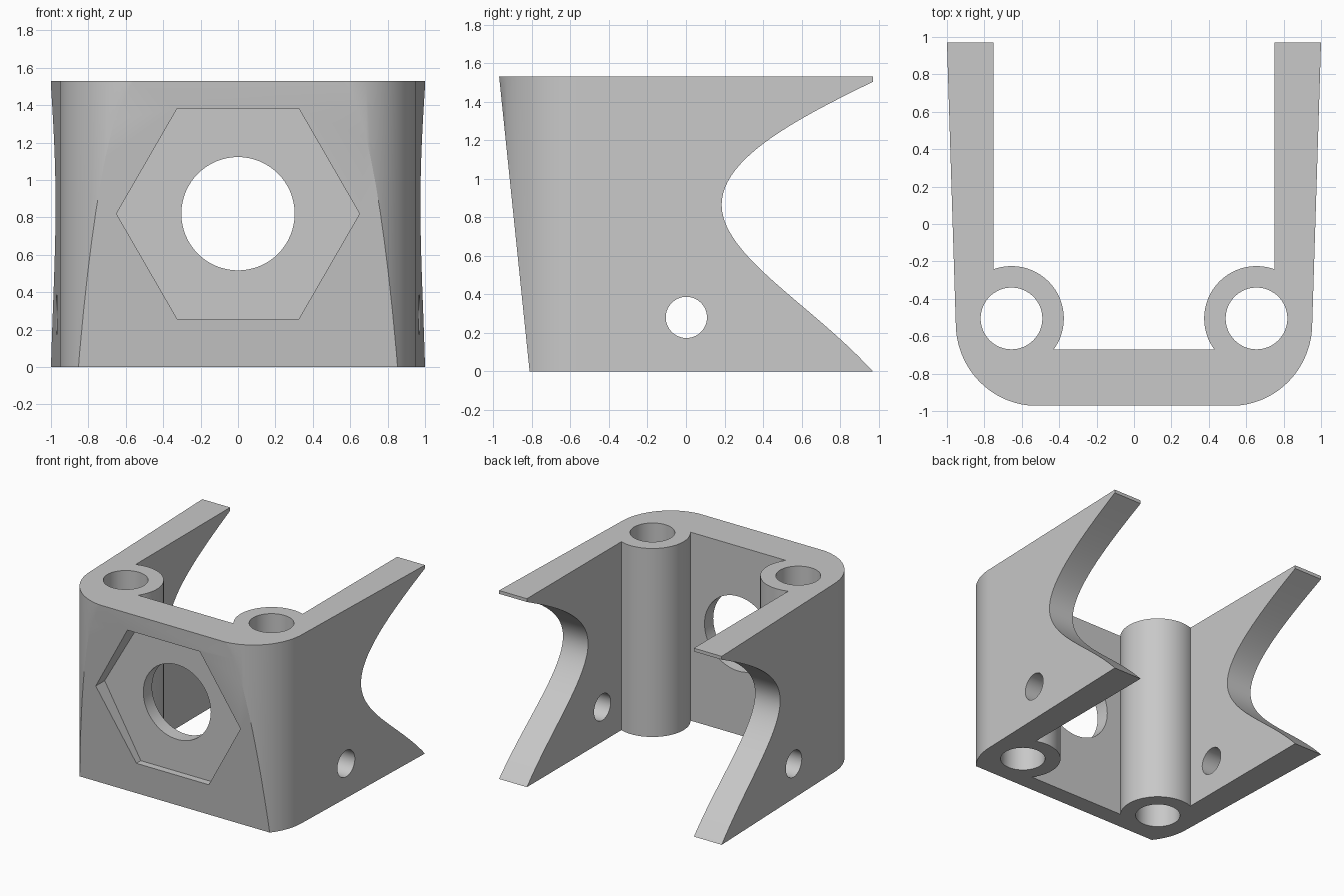
import bpy, bmesh
from math import sin, cos, pi, radians
from mathutils import Vector
from mathutils.geometry import interpolate_bezier

if "Cube" in bpy.data.objects:
    bpy.data.objects.remove(bpy.data.objects["Cube"])

HEIGHT = 1.53
POST = (0.655, -0.505)

grey = bpy.data.materials.new("plain grey")
grey.use_nodes = True
grey.diffuse_color = (0.58, 0.58, 0.58, 1)
grey.node_tree.nodes["Principled BSDF"].inputs["Base Color"].default_value = grey.diffuse_color


def circle(cx, cy, r, n=64):
    return [(cx + r * cos(2 * pi * i / n), cy + r * sin(2 * pi * i / n)) for i in range(n)]


def prism(name, points, axis, start, end):
    """Extrude a 2D outline along one axis."""
    place = {"x": lambda a, b, d: (d, a, b),
             "y": lambda a, b, d: (a, d, b),
             "z": lambda a, b, d: (a, b, d)}[axis]
    bm = bmesh.new()
    face = bm.faces.new([bm.verts.new(place(a, b, start)) for a, b in points])
    grown = bmesh.ops.extrude_face_region(bm, geom=[face])["geom"]
    verts = [v for v in grown if isinstance(v, bmesh.types.BMVert)]
    bmesh.ops.translate(bm, verts=verts, vec=place(0, 0, end - start))
    bmesh.ops.recalc_face_normals(bm, faces=bm.faces)
    mesh = bpy.data.meshes.new(name)
    bm.to_mesh(mesh)
    bm.free()
    mesh.materials.append(grey)
    obj = bpy.data.objects.new(name, mesh)
    bpy.context.collection.objects.link(obj)
    return obj


def combine(target, tool, operation):
    """Apply a boolean and discard the tool."""
    mod = target.modifiers.new(tool.name, "BOOLEAN")
    mod.operation, mod.solver, mod.object = operation, "EXACT", tool
    bpy.context.view_layer.objects.active = target
    bpy.ops.object.modifier_apply(modifier=mod.name)
    bpy.data.objects.remove(tool)


# U-shaped shell with rounded front corners and flared side walls
corner = [(0.52 + 0.433 * cos(t), -0.53 + 0.442 * sin(t))
          for t in (-pi / 2 * i / 24 for i in range(25))]
right_half = [(0.75, -0.67), (0.75, 0.97), (1.0, 0.97)] + corner
outline = right_half + [(-x, y) for x, y in reversed(right_half)]
bracket = prism("bracket", outline, "z", 0, HEIGHT)

# Screw posts in the inner corners, then their bores
for side in (-1, 1):
    combine(bracket, prism("post", circle(side * POST[0], POST[1], 0.28), "z", 0, HEIGHT), "UNION")
for side in (-1, 1):
    combine(bracket, prism("post_bore", circle(side * POST[0], POST[1], 0.165), "z", -0.2, 1.8), "DIFFERENCE")

# Front face leaning outward towards the top
lean = lambda z: -0.812 - 0.158 * z / HEIGHT
wedge = [(-1.5, -0.2), (lean(-0.2), -0.2), (lean(1.8), 1.8), (-1.5, 1.8)]
combine(bracket, prism("front_slope", wedge, "x", -1.5, 1.5), "DIFFERENCE")

# Hexagonal pocket and round opening in the front
combine(bracket, prism("hex_pocket", circle(0, 0.82, 0.65, 6), "y", -1.3, -0.782), "DIFFERENCE")
combine(bracket, prism("front_opening", circle(0, 0.82, 0.303), "y", -1.3, -0.5), "DIFFERENCE")

# Curved notch in the back of both side walls
upper = [Vector(p) for p in ((0.97, 1.503), (0.55, 1.3), (0.185, 1.1), (0.185, 0.865))]
lower = [Vector(p) for p in ((0.185, 0.865), (0.185, 0.6), (0.65, 0.35), (0.97, 0.0))]
curve = interpolate_bezier(*upper, 24) + interpolate_bezier(*lower, 24)[1:]
notch = [(1.3, 1.66)] + [(p.x, p.y) for p in curve] + [(1.3, -0.36)]
combine(bracket, prism("side_notch", notch, "x", -1.5, 1.5), "DIFFERENCE")

# Cross holes through both side walls
combine(bracket, prism("side_hole", circle(0.002, 0.28, 0.107), "x", -1.5, 1.5), "DIFFERENCE")

bpy.ops.object.select_all(action="DESELECT")
bracket.select_set(True)
bpy.context.view_layer.objects.active = bracket
bpy.ops.object.shade_smooth_by_angle(angle=radians(25))
